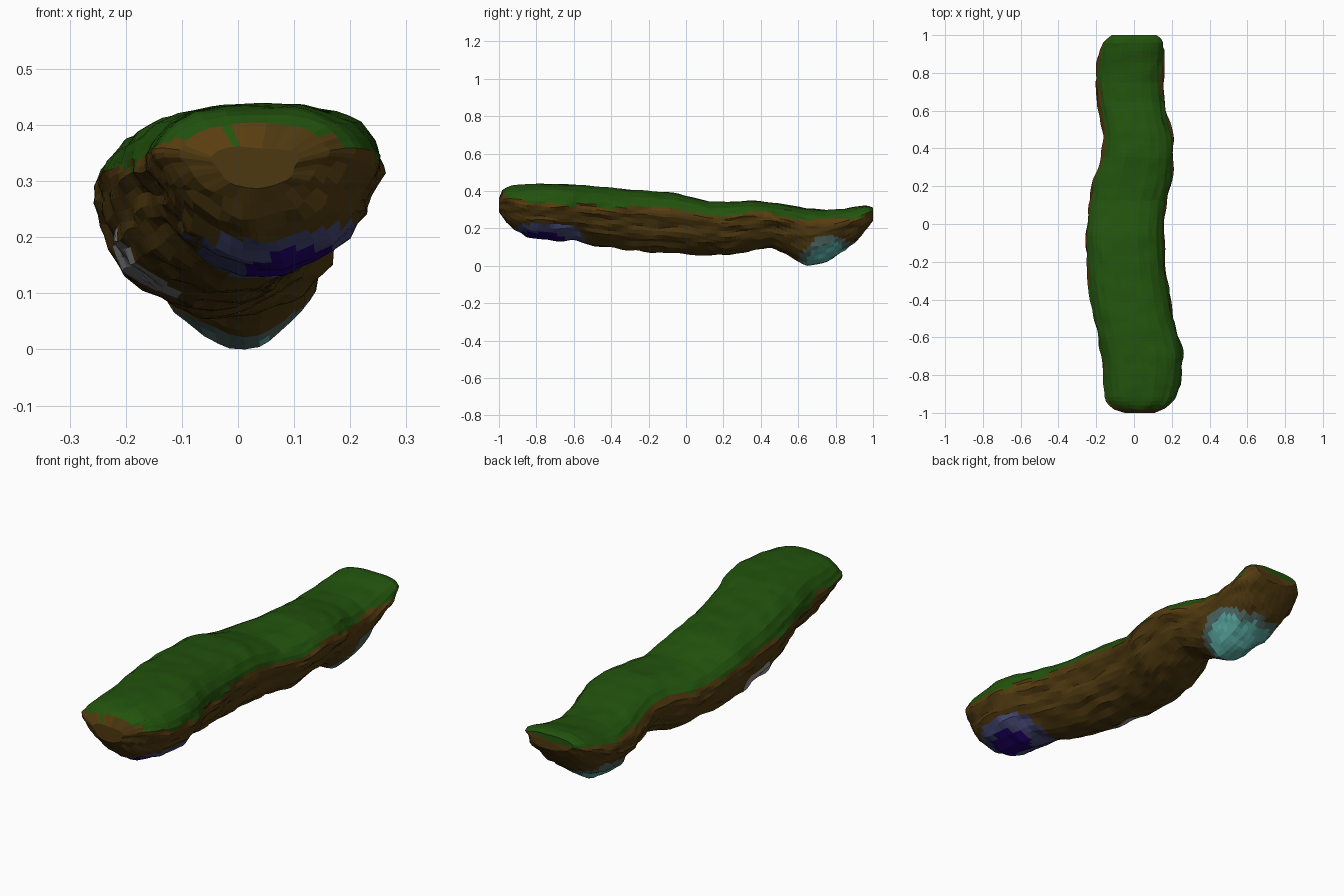
import bpy, bmesh, math
from mathutils import Vector, noise

if "Cube" in bpy.data.objects:
    bpy.data.objects.remove(bpy.data.objects["Cube"])

# Materials
COLOURS = {
    "grass green": (0.016, 0.086, 0.004),
    "earth edge brown": (0.10, 0.046, 0.005),
    "rock brown": (0.075, 0.040, 0.005),
    "pale teal": (0.10, 0.40, 0.36),
    "dull teal": (0.07, 0.125, 0.115),
    "deep indigo": (0.016, 0.001, 0.16),
    "slate blue": (0.06, 0.065, 0.18),
    "mineral grey": (0.28, 0.28, 0.28),
}
GRASS, EDGE, ROCK, TEAL, TEAL2, INDIGO, SLATE, GREY = range(8)

# Stations along the island: y, left x, right x, bottom z, top z, grass line z
STATIONS = [
    (-1.00, -0.05, 0.11, 0.295, 0.370, 0.390),
    (-0.975, -0.11, 0.17, 0.265, 0.418, 0.390),
    (-0.93, -0.145, 0.215, 0.215, 0.438, 0.37),
    (-0.85, -0.160, 0.247, 0.162, 0.445, 0.355),
    (-0.70, -0.168, 0.263, 0.136, 0.447, 0.345),
    (-0.60, -0.190, 0.241, 0.145, 0.442, 0.335),
    (-0.50, -0.213, 0.208, 0.118, 0.436, 0.335),
    (-0.30, -0.243, 0.173, 0.090, 0.417, 0.325),
    (-0.05, -0.258, 0.157, 0.075, 0.395, 0.315),
    (0.12, -0.238, 0.170, 0.068, 0.352, 0.290),
    (0.22, -0.224, 0.202, 0.062, 0.350, 0.290),
    (0.35, -0.170, 0.208, 0.090, 0.357, 0.300),
    (0.45, -0.160, 0.208, 0.108, 0.347, 0.290),
    (0.56, -0.175, 0.180, 0.060, 0.332, 0.280),
    (0.65, -0.197, 0.168, 0.006, 0.316, 0.265),
    (0.75, -0.207, 0.160, 0.030, 0.307, 0.260),
    (0.85, -0.195, 0.157, 0.090, 0.314, 0.270),
    (0.92, -0.178, 0.158, 0.150, 0.326, 0.280),
    (0.97, -0.160, 0.155, 0.205, 0.333, 0.295),
    (1.00, -0.120, 0.120, 0.250, 0.320, 0.302),
]
# Half cross-section: sideways and upward fractions
HALF = [(0, 1), (0.33, 0.995), (0.6, 0.955), (0.8, 0.885), (0.93, 0.79), (0.99, 0.69),
        (0.99, 0.6), (0.9, 0.47), (0.83, 0.35), (0.7, 0.22), (0.45, 0.09), (0.18, 0.01), (0, 0)]


def station(y):
    """Interpolated left, right, bottom, top and grass line at y."""
    for a, b in zip(STATIONS, STATIONS[1:]):
        if y <= b[0] + 1e-6:
            t = (y - a[0]) / (b[0] - a[0])
            return [p + (q - p) * t for p, q in zip(a[1:], b[1:])]
    return list(STATIONS[-1][1:])


def outline():
    """Closed unit outline with each half-section edge split once."""
    half = []
    for a, b in zip(HALF, HALF[1:]):
        half += [a, ((a[0] + b[0]) / 2, (a[1] + b[1]) / 2)]
    half.append(HALF[-1])
    return half + [(-u, v) for u, v in half[-2:0:-1]]


def near(y, centre, reach):
    """Smooth bump, 1 at the centre and 0 beyond the reach."""
    t = min(1, abs(y - centre) / reach)
    return 1 - t * t * (3 - 2 * t)


def inside(p, centre, radii):
    """Ellipsoid distance, below 1 is inside, with a ragged edge."""
    d = math.sqrt(sum(((p[i] - centre[i]) / radii[i]) ** 2 for i in range(3)))
    return d + 0.12 * noise.noise(p * 14)


def pick(p, n):
    """Material by height and by mineral pocket."""
    line = station(p.y)[4] + 0.022 * noise.noise(Vector((p.x * 5, p.y * 6, 3)))
    if p.x > 0.1 and p.y > -0.9:
        line -= 0.008
    if p.z > line and n.z > -0.1:
        return GRASS
    d = inside(p, (0.015, 0.755, 0.055), (0.165, 0.12, 0.105))
    if d < 1.3:
        return TEAL if d < 1 else TEAL2
    d = inside(p, (0.08, -0.74, 0.165), (0.125, 0.14, 0.07))
    if d < 1.42:
        return INDIGO if inside(p, (0.09, -0.765, 0.155), (0.09, 0.125, 0.055)) < 1 else SLATE
    if inside(p, (-0.17, -0.24, 0.155), (0.11, 0.12, 0.075)) < 1:
        return GREY
    band = 0.018 + 0.03 * noise.noise(Vector((p.x * 4, p.y * 5, 9)))
    return EDGE if p.z > line - band else ROCK


# Floating island body: rough lofted rock with grass on top
bm = bmesh.new()
ring_shape = outline()
ROWS = 96
ys = [-1 + 2 * i / ROWS for i in range(ROWS + 1)]
rings = []
for y in ys:
    xl, xr, zb, zt, _ = station(y)
    cx, hw = (xl + xr) / 2, (xr - xl) / 2
    keel, belly, nose = near(y, 0.7, 0.22), near(y, -0.15, 0.4), near(y, -0.8, 0.3)
    ring = []
    for u, v in ring_shape:
        under = max(0, 1 - v / 0.6)
        # narrow keel at the back, fuller left belly, undercut left nose
        fit = 1 - 0.2 * keel * under
        if u < 0:
            fit += (0.12 * belly - 0.15 * nose) * under
        p = Vector((cx + u * hw * fit + 0.03 * keel * under, y, zb + v * (zt - zb)))
        low = 1.0 if v < 0.72 else 0.3
        q = Vector((p.x * 9, p.y * 9, p.z * 26))
        # layered ledges on the rock, gentle bumps on the grass
        p.x += low * 0.016 * noise.noise(q) * (1 if abs(u) > 0.4 else 0.4)
        p.z += (0.012 if v < 0.5 else 0.006) * noise.noise(q * 1.3 + Vector((7, 2, 5)))
        if abs(y) < 0.99:
            p.y += 0.007 * noise.noise(q * 1.7)
        ring.append(bm.verts.new(p))
    rings.append(ring)
n = len(ring_shape)
for a, b in zip(rings, rings[1:]):
    for i in range(n):
        j = (i + 1) % n
        bm.faces.new((a[i], a[j], b[j], b[i]))
# End caps
for ring in (rings[0], rings[-1]):
    c = bm.verts.new(sum((v.co for v in ring), Vector()) / n)
    for i in range(n):
        bm.faces.new((ring[i], ring[(i + 1) % n], c))
bmesh.ops.recalc_face_normals(bm, faces=bm.faces)
bm.normal_update()
for f in bm.faces:
    f.material_index = pick(f.calc_center_median(), f.normal)
    f.smooth = False
# Rest the lowest point on the ground
low = min(v.co.z for v in bm.verts)
for v in bm.verts:
    v.co.z -= low

mesh = bpy.data.meshes.new("floating_island")
bm.to_mesh(mesh)
bm.free()
for name, rgb in COLOURS.items():
    m = bpy.data.materials.new(name)
    m.diffuse_color = (*rgb, 1)
    m.use_nodes = True
    m.node_tree.nodes["Principled BSDF"].inputs["Base Color"].default_value = m.diffuse_color
    mesh.materials.append(m)
island = bpy.data.objects.new("floating_island", mesh)
bpy.context.collection.objects.link(island)
